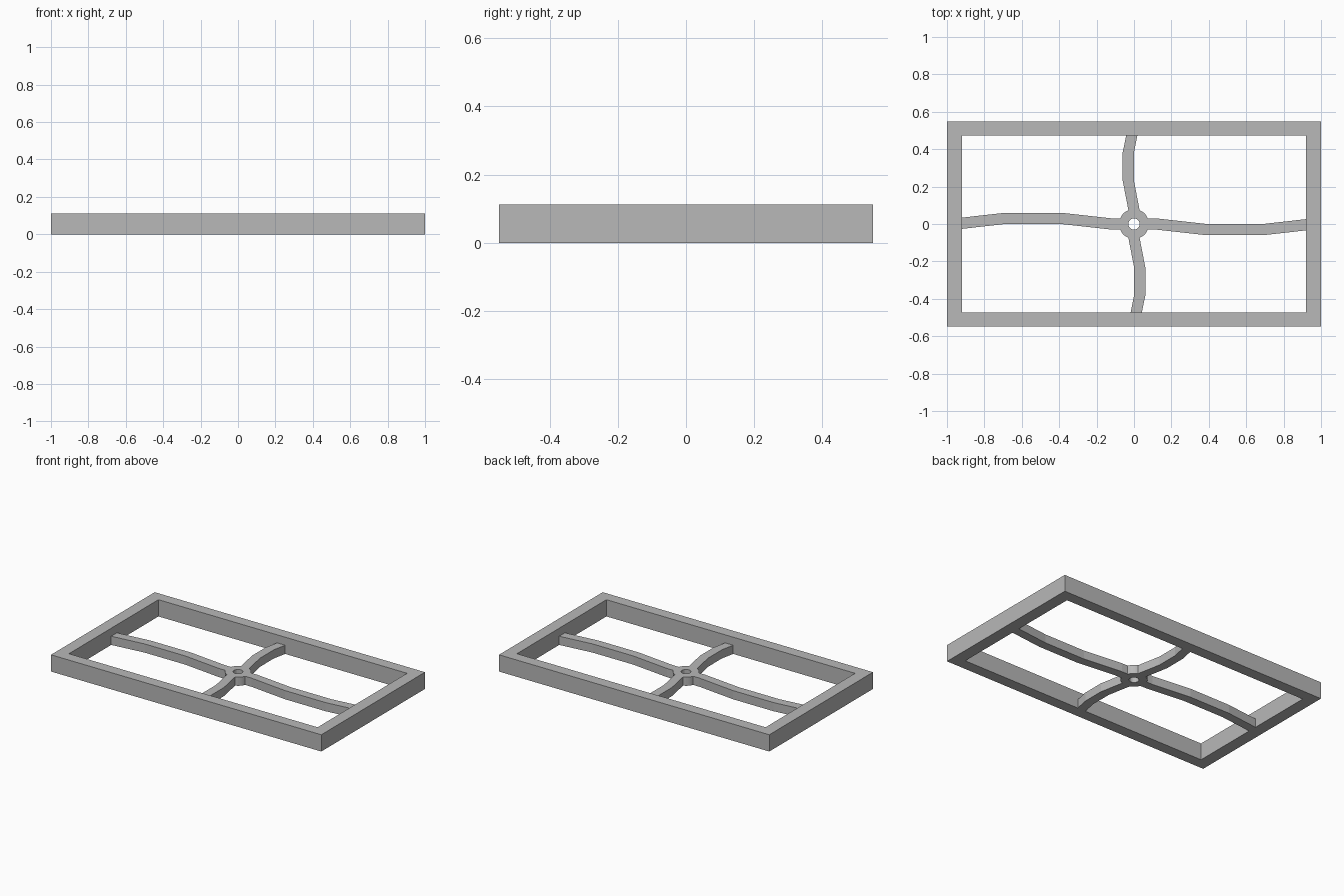
import bpy
from math import cos, sin, radians, pi

if "Cube" in bpy.data.objects:
    bpy.data.objects.remove(bpy.data.objects["Cube"], do_unlink=True)

FRAME_H, ARM_H = 0.112, 0.058
HALF = 0.03            # half width of an arm

grey = bpy.data.materials.new("light_grey")
grey.use_nodes = True
grey.diffuse_color = (0.48, 0.48, 0.48, 1)
grey.node_tree.nodes["Principled BSDF"].inputs["Base Color"].default_value = (0.48, 0.48, 0.48, 1)


def extrude_outlines(name, outlines, height):
    """Solid plate standing on z = 0; inner outlines become holes."""
    curve = bpy.data.curves.new(name, "CURVE")
    curve.dimensions = "2D"
    curve.fill_mode = "BOTH"
    curve.extrude = height / 2
    for points in outlines:
        spline = curve.splines.new("POLY")
        spline.points.add(len(points) - 1)
        for p, (x, y) in zip(spline.points, points):
            p.co = (x, y, 0, 1)
        spline.use_cyclic_u = True
        spline.use_smooth = False
    curve.materials.append(grey)
    obj = bpy.data.objects.new(name, curve)
    bpy.context.collection.objects.link(obj)
    bpy.ops.object.select_all(action="DESELECT")
    obj.select_set(True)
    bpy.context.view_layer.objects.active = obj
    bpy.ops.object.convert(target="MESH")
    bpy.ops.object.mode_set(mode="EDIT")
    bpy.ops.mesh.select_all(action="SELECT")
    bpy.ops.mesh.remove_doubles(threshold=0.0001)
    bpy.ops.mesh.normals_make_consistent(inside=False)
    bpy.ops.object.mode_set(mode="OBJECT")
    bpy.ops.object.shade_flat()
    obj.location.z = height / 2
    bpy.ops.object.transform_apply(location=True, rotation=False, scale=False)
    return obj


def rectangle(x, y):
    return [(-x, -y), (x, -y), (x, y), (-x, y)]


def circle(r, start, end, count):
    step = (end - start) / count
    return [(r * cos(start + i * step), r * sin(start + i * step)) for i in range(count)]


# Rectangular frame
extrude_outlines("outer_frame", [rectangle(1, 0.548), rectangle(0.92, 0.473)], FRAME_H)

# Bent arms around a hub: half of the outline, repeated by a half turn
side_arm = [(0.074, 0), (0.12, 0), (0.39, -0.03), (0.69, -0.03), (0.92, -0.004)]
back_arm = [(0, 0.074), (-0.031, 0.235), (-0.031, 0.38), (-0.012, 0.473)]


def hub_corner(start):
    return circle(0.08, radians(start + 34), radians(start + 78), 4)[:3]


half = [(x, y - HALF) for x, y in side_arm]
half += [(x, y + HALF) for x, y in reversed(side_arm)]
half += hub_corner(0)
half += [(x + HALF, y) for x, y in back_arm]
half += [(x - HALF, y) for x, y in reversed(back_arm)]
half += hub_corner(90)
spider = half + [(-x, -y) for x, y in half]
extrude_outlines("hub_and_arms", [spider, circle(0.03, 0, 2 * pi, 16)], ARM_H)
